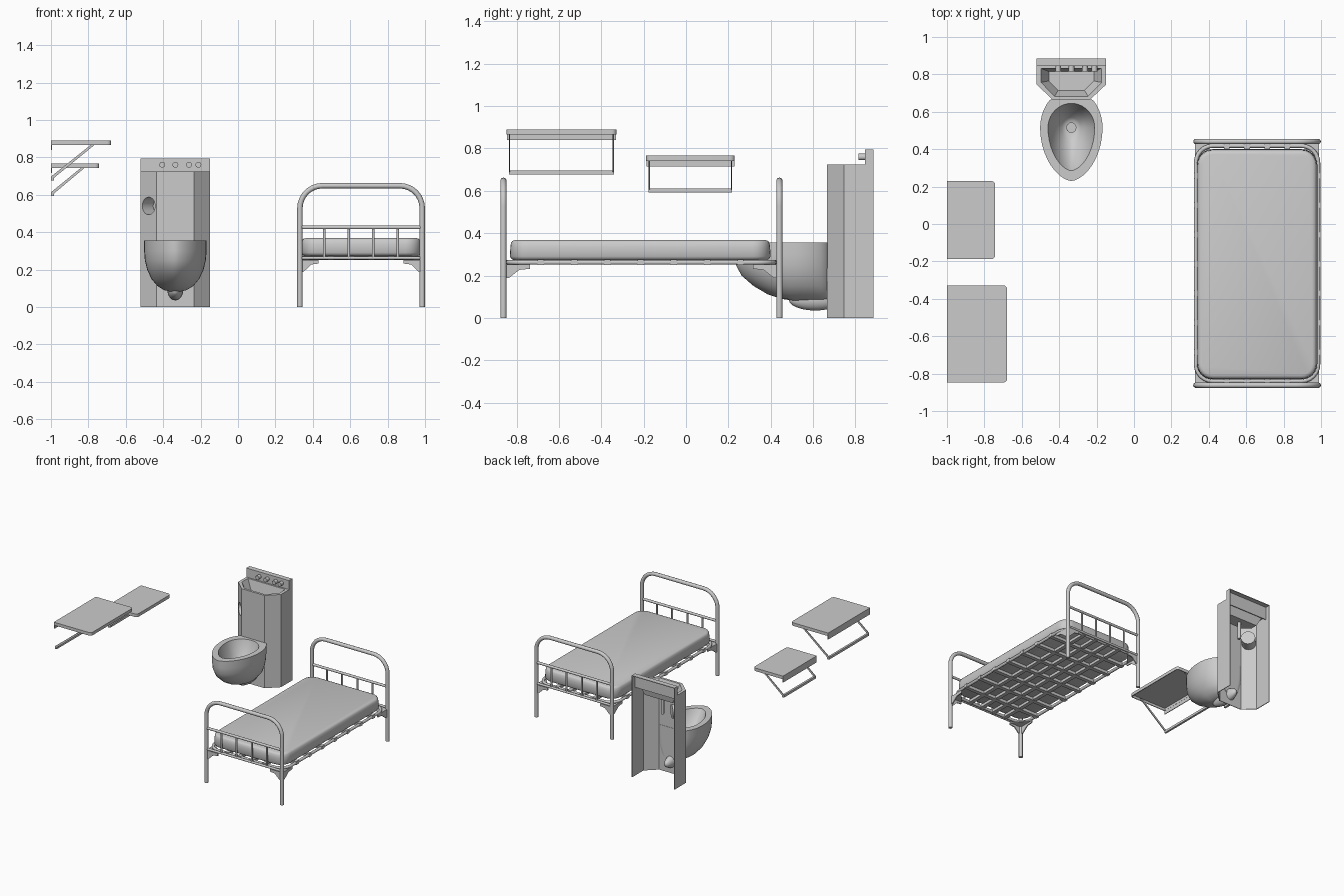
import bpy, bmesh
from math import sin, cos, pi, copysign
from mathutils import Vector

cube = bpy.data.objects.get("Cube")
if cube:
    bpy.data.objects.remove(cube)

steel = bpy.data.materials.new("plain_grey")
steel.use_nodes = True
GREY = (0.6, 0.6, 0.6, 1)
steel.diffuse_color = GREY
steel.node_tree.nodes["Principled BSDF"].inputs["Base Color"].default_value = GREY


def select(ob):
    bpy.ops.object.select_all(action='DESELECT')
    bpy.context.view_layer.objects.active = ob
    ob.select_set(True)


def finish(ob, smooth=True):
    ob.data.materials.clear()
    ob.data.materials.append(steel)
    if smooth:
        select(ob)
        bpy.ops.object.shade_smooth_by_angle(angle=0.7)
    return ob


def loft(name, rings, caps=(True, True), smooth=True):
    """Skin a list of closed rings and cap the ends."""
    bm = bmesh.new()
    loops = [[bm.verts.new(p) for p in ring] for ring in rings]
    for a, b in zip(loops, loops[1:]):
        for i in range(len(a)):
            j = (i + 1) % len(a)
            bm.faces.new((a[i], a[j], b[j], b[i]))
    for use, ring in zip(caps, (loops[0], loops[-1])):
        if use:
            bm.faces.new(ring)
    bmesh.ops.recalc_face_normals(bm, faces=bm.faces)
    me = bpy.data.meshes.new(name)
    bm.to_mesh(me)
    bm.free()
    ob = bpy.data.objects.new(name, me)
    bpy.context.collection.objects.link(ob)
    return finish(ob, smooth)


def level(pts, z):
    return [(x, y, z) for x, y in pts]


def box(name, x0, x1, y0, y1, z0, z1):
    base = [(x0, y0), (x1, y0), (x1, y1), (x0, y1)]
    return loft(name, [level(base, z0), level(base, z1)], smooth=False)


def rrect(x0, x1, y0, y1, r, r_left=None, n=6):
    """Rounded rectangle; the -x corners may have their own radius."""
    rl = r if r_left is None else r_left
    corners = ((x1 - r, y1 - r, r), (x0 + rl, y1 - rl, rl),
               (x0 + rl, y0 + rl, rl), (x1 - r, y0 + r, r))
    return [(cx + q * cos((k + i / n) * pi / 2), cy + q * sin((k + i / n) * pi / 2))
            for k, (cx, cy, q) in enumerate(corners) for i in range(n + 1)]


def tube(name, pts, r, cyclic=False, sides=3):
    cu = bpy.data.curves.new(name, 'CURVE')
    cu.dimensions = '3D'
    cu.bevel_depth, cu.bevel_resolution, cu.use_fill_caps = r, sides, True
    sp = cu.splines.new('POLY')
    sp.points.add(len(pts) - 1)
    for p, co in zip(sp.points, pts):
        p.co = (*co, 1)
    sp.use_cyclic_u = cyclic
    ob = bpy.data.objects.new(name, cu)
    bpy.context.collection.objects.link(ob)
    select(ob)
    bpy.ops.object.convert(target='MESH')
    return finish(bpy.context.object)


# ---- Bed: two hooped ends ----
BX0, BX1, BY0, BY1 = 0.331, 0.985, -0.862, 0.441
for end, y in (("foot", BY0), ("head", BY1)):
    arc = [(0.12 * cos(t * pi / 16), 0.12 * sin(t * pi / 16)) for t in range(9)]
    hoop = [(BX1, y, 0)] + [(BX1 - 0.12 + c, y, 0.528 + s) for c, s in arc]
    hoop += [(BX0 + 0.12 - c, y, 0.528 + s) for c, s in reversed(arc)] + [(BX0, y, 0)]
    tube(end + "_hoop", hoop, 0.0145)
    tube(end + "_crossbar", [(BX0, y, 0.425), (BX1, y, 0.425)], 0.01)
    tube(end + "_lower_bar", [(BX0, y, 0.262), (BX1, y, 0.262)], 0.009)
    for i in range(1, 5):
        x = BX0 + (BX1 - BX0) * i / 5
        tube(f"{end}_spindle_{i}", [(x, y, 0.262), (x, y, 0.425)], 0.007)

# Bed: rounded base frame and webbing
loop = rrect(BX0, BX1, -0.84, 0.418, 0.09)
tube("base_frame", level(loop, 0.262), 0.011, cyclic=True)
for i in range(7):
    y = -0.685 + i * 0.157
    box(f"cross_strap_{i}", 0.32, 0.996, y - 0.015, y + 0.015, 0.25, 0.276)
for i in range(4):
    x = 0.496 + i * 0.108
    box(f"long_strap_{i}", x - 0.015, x + 0.015, -0.851, 0.429, 0.252, 0.274)

# Bed: corner brackets under the frame
gusset = [(0, 0.252), (0.125, 0.252), (0.125, 0.232), (0.075, 0.227), (0.025, 0.188), (0, 0.188)]
for px, dx in ((BX0, 1), (BX1, -1)):
    for py, dy in ((BY0, 1), (BY1, -1)):
        loft("bracket_side", [[(px + t, py + dy * u, z) for u, z in gusset]
                              for t in (-0.004, 0.004)], smooth=False)
        loft("bracket_end", [[(px + dx * u * 0.8, py + t, z) for u, z in gusset]
                             for t in (-0.004, 0.004)], smooth=False)
        tri = [(px, py), (px + dx * 0.1, py), (px, py + dy * 0.125)]
        loft("bracket_top", [level(tri, 0.244), level(tri, 0.252)], smooth=False)

# Mattress
mattress = [(0.272, 0.02), (0.278, 0.008), (0.29, 0), (0.335, 0.003), (0.355, 0.006),
            (0.364, 0.013), (0.368, 0.026)]
loft("mattress", [level(rrect(0.336 + d, 0.98 - d, -0.832 + d, 0.4 - d, 0.085 - d), z)
                  for z, d in mattress])


# ---- Wall shelves: hollow tray, wall plate and folding brace ----
def shelf(name, x1, y0, y1, top, arm_x, foot_z):
    low = top - 0.024
    out = rrect(-1, x1, y0, y1, 0.022, 0.003)
    inn = rrect(-0.994, x1 - 0.006, y0 + 0.006, y1 - 0.006, 0.017, 0.003)
    loft(name + "_tray", [level(out, top), level(out, low), level(inn, low), level(inn, top - 0.005)])
    box(name + "_wall_plate", -1, -0.995, y0 + 0.002, y1 - 0.002, low - 0.027, low)
    box(name + "_brace_foot", -1, -0.984, y0 + 0.012, y1 - 0.012, foot_z, foot_z + 0.018)
    for y in (y0 + 0.012, y1 - 0.018):
        side = [(-1, foot_z), (-1, foot_z + 0.02), (arm_x - 0.02, low + 0.01), (arm_x, low + 0.01)]
        loft(name + "_brace_arm", [[(x, v, z) for x, z in side] for v in (y, y + 0.006)], smooth=False)


shelf("large_shelf", -0.678, -0.848, -0.328, 0.89, -0.755, 0.677)
shelf("small_shelf", -0.742, -0.188, 0.23, 0.766, -0.81, 0.593)

# ---- Washstand: open-backed pedestal ----
CX = -0.335


def wash(half, back, shoulder, front_half, front):
    return [(CX - half, back), (CX - half, shoulder), (CX - front_half, front),
            (CX + front_half, front), (CX + half, shoulder), (CX + half, back)]


skin = wash(0.185, 0.885, 0.745, 0.1, 0.665) + wash(0.18, 0.885, 0.747, 0.098, 0.67)[::-1]
pedestal = loft("pedestal", [level(skin, 0), level(skin, 0.72)], smooth=False)

# Round recess in the slanted right panel
face = Vector((CX - 0.1425, 0.705, 0.54))
turn = Vector((-0.08, -0.085, 0)).to_track_quat('Z', 'Y')


def disc(r, depth):
    return [face + turn @ Vector((r * cos(i * pi / 14), r * sin(i * pi / 14), depth)) for i in range(28)]


cutter = loft("recess_cutter", [disc(0.049, -0.03), disc(0.049, 0.03)])
cut = pedestal.modifiers.new("recess", 'BOOLEAN')
cut.object, cut.solver = cutter, 'EXACT'
select(pedestal)
bpy.ops.object.modifier_apply(modifier="recess")
bpy.data.objects.remove(cutter)
loft("paper_recess", [disc(0.047, -0.085), disc(0.047, 0), disc(0.051, 0), disc(0.051, -0.09)])

# Sink basin, drain and waste pipe
rim = wash(0.185, 0.848, 0.745, 0.1, 0.665)
lip = wash(0.162, 0.832, 0.757, 0.09, 0.683)
floor = wash(0.12, 0.815, 0.765, 0.07, 0.715)
loft("basin", [level(floor, 0.634), level(lip, 0.712), level(rim, 0.712), level(rim, 0.725),
               level(lip, 0.725), level(floor, 0.64)], smooth=False)
tube("sink_drain", [(CX, 0.768, 0.636), (CX, 0.768, 0.645)], 0.015)
tube("waste_pipe", [(CX, 0.768, 0.5), (CX, 0.768, 0.636)], 0.012)

# Hollow splashback with push buttons and spout
for n, d in (("left", 1), ("right", -1)):
    a, b = sorted((CX + d * 0.185, CX + d * 0.18))
    box("splashback_side_" + n, a, b, 0.845, 0.885, 0.715, 0.795)
box("splashback_front", CX - 0.185, CX + 0.185, 0.845, 0.85, 0.69, 0.795)
box("splashback_top", CX - 0.185, CX + 0.185, 0.845, 0.885, 0.79, 0.795)
for x in (-0.405, -0.335, -0.262, -0.212):
    tube("push_button", [(x, 0.815, 0.76), (x, 0.85, 0.76)], 0.016)


# ---- Toilet bowl ----
def egg(z, w, front, back=0.72, wall=0.672, mid=0.515):
    ring = []
    for i in range(40):
        c, s = cos(i * pi / 20), sin(i * pi / 20)
        power = 1.2 if c < 0 else 1
        x = copysign(abs(s) ** power, s) * w
        y = mid + c * ((back - mid) if c > 0 else (mid - front))
        ring.append((CX + x, min(y, wall), z))
    return ring


outside = [(0.083, 0.03, 0.5), (0.09, 0.06, 0.45), (0.112, 0.096, 0.385), (0.15, 0.128, 0.32),
           (0.2, 0.151, 0.262), (0.25, 0.163, 0.236), (0.3, 0.167, 0.23), (0.355, 0.167, 0.23)]
inside = [(0.355, 0.125, 0.285, 0.645), (0.33, 0.118, 0.3, 0.638), (0.26, 0.09, 0.355, 0.61),
          (0.2, 0.05, 0.44, 0.57), (0.185, 0.03, 0.48, 0.55)]
loft("toilet_bowl", [egg(*r) for r in outside] + [egg(*r) for r in inside])
tube("bowl_drain", [(CX, 0.515, 0.18), (CX, 0.515, 0.2)], 0.028)
bpy.ops.mesh.primitive_uv_sphere_add(segments=20, ring_count=12, location=(CX, 0.61, 0.087))
trap = bpy.context.object
trap.name = "toilet_trap"
trap.scale = (0.042, 0.125, 0.052)
finish(trap)
